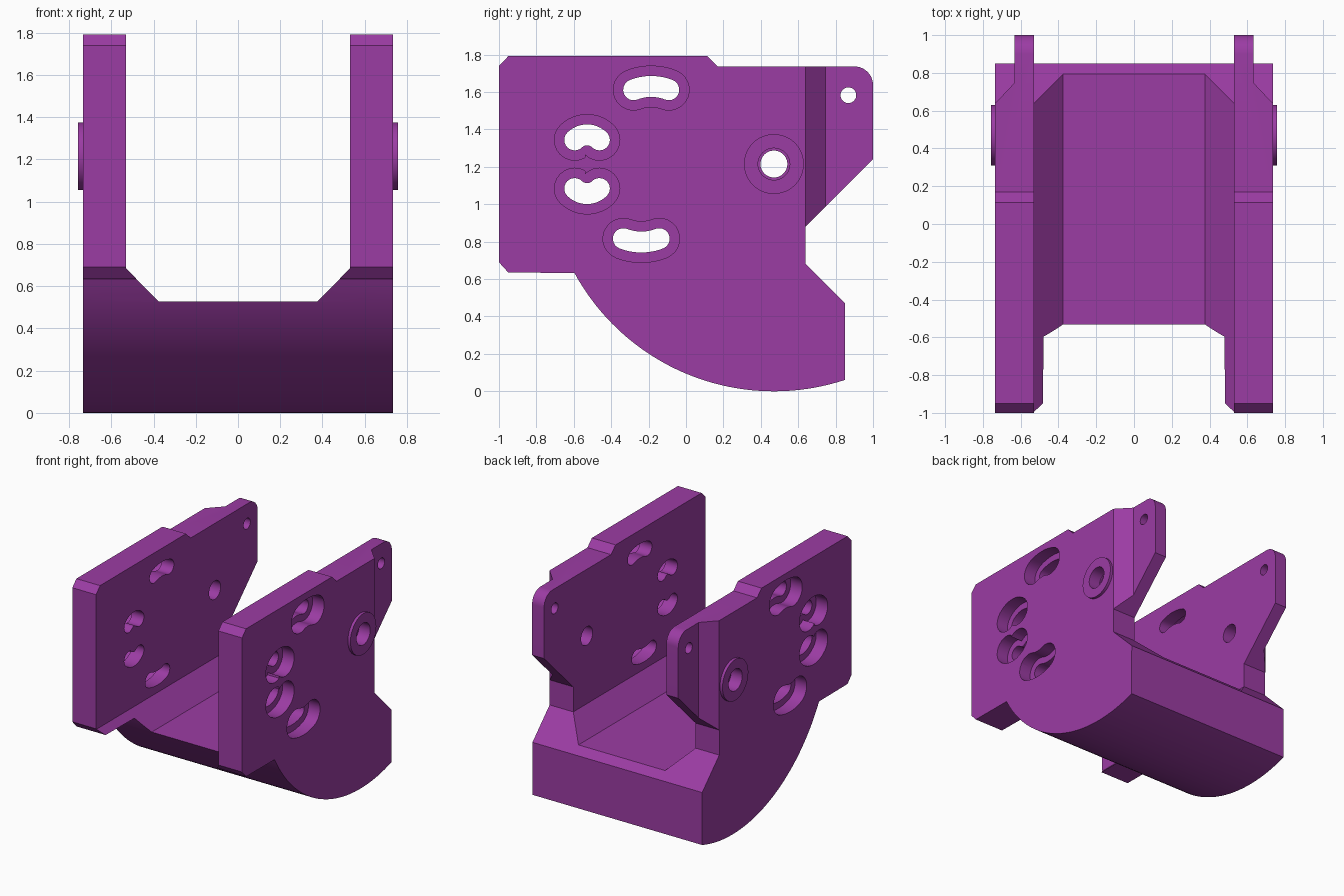
import bpy, bmesh, math
from mathutils import Vector

if "Cube" in bpy.data.objects:
    bpy.data.objects.remove(bpy.data.objects["Cube"])

PIVOT = (0.47, 1.215)          # (y, z) of the pivot bore
HALF_W, INNER_W = 0.735, 0.53  # outer and inner half widths

purple = bpy.data.materials.new("purple")
purple.diffuse_color = (0.33, 0.045, 0.37, 1)
purple.use_nodes = True
purple.node_tree.nodes["Principled BSDF"].inputs["Base Color"].default_value = purple.diffuse_color


def prism(name, pts, axis, lo, hi):
    """Extrude a 2D outline along an axis between lo and hi."""
    place = {'x': lambda a, b, d: (d, a, b),
             'y': lambda a, b, d: (a, d, b),
             'z': lambda a, b, d: (a, b, d)}[axis]
    bm = bmesh.new()
    low = [bm.verts.new(place(a, b, lo)) for a, b in pts]
    top = [bm.verts.new(place(a, b, hi)) for a, b in pts]
    bm.faces.new(low)
    bm.faces.new(top)
    n = len(pts)
    for i in range(n):
        j = (i + 1) % n
        bm.faces.new((low[i], low[j], top[j], top[i]))
    bmesh.ops.recalc_face_normals(bm, faces=bm.faces)
    mesh = bpy.data.meshes.new(name)
    bm.to_mesh(mesh)
    bm.free()
    mesh.materials.append(purple)
    obj = bpy.data.objects.new(name, mesh)
    bpy.context.collection.objects.link(obj)
    return obj


def arc(c, r, a0, a1, n):
    return [(c[0] + r * math.cos(a0 + (a1 - a0) * i / n),
             c[1] + r * math.sin(a0 + (a1 - a0) * i / n)) for i in range(n + 1)]


def circle(c, r, n=40):
    return arc(c, r, 0, math.tau, n)[:-1]


def slot(y0, y1, z, rise, r):
    """Outline of a bowed slot: an arc centre line widened by r."""
    half, s = (y1 - y0) / 2, math.copysign(1, rise)
    rad = (half ** 2 + rise ** 2) / (2 * abs(rise))
    c = ((y0 + y1) / 2, abs(rise) - rad)
    t = math.asin(half / rad)
    up = math.pi / 2
    pts = arc(c, rad + r, up + t, up - t, 12)
    pts += arc((y1, 0), r, up - t, -up - t, 12)[1:]
    if rad > r:
        pts += arc(c, rad - r, up - t, up + t, 12)[1:]
    pts += arc((y0, 0), r, 3 * up + t, up + t, 12)[1:-1]
    return [(y, z + s * h) for y, h in pts]


def boolean(body, tool, op='DIFFERENCE'):
    mod = body.modifiers.new(op.lower(), 'BOOLEAN')
    mod.operation, mod.object, mod.solver = op, tool, 'EXACT'
    bpy.context.view_layer.objects.active = body
    bpy.ops.object.modifier_apply(modifier=mod.name)
    bpy.data.objects.remove(tool)


def both_sides(body, name, pts, x0, x1, op='DIFFERENCE'):
    for s in (-1, 1):
        lo, hi = sorted((s * x0, s * x1))
        boolean(body, prism(name, pts, 'x', lo, hi), op)


# Side silhouette with the round belly and rounded rear lug
start = math.atan2(0.635 - PIVOT[1], -0.592 - PIVOT[0])
end = math.atan2(0.06 - PIVOT[1], 0.85 - PIVOT[0])
outline = [(-1, 1.74), (-1, 0.69), (-0.95, 0.635)]
outline += arc(PIVOT, 1.215, start, end, 40)
outline += [(0.85, 0.472), (0.638, 0.684), (0.638, 0.88), (1, 1.24)]
outline += arc((0.9, 1.637), 0.1, 0, math.pi / 2, 10)
outline += [(0.17, 1.737), (0.115, 1.792), (-0.95, 1.792)]
body = prism("bracket_body", outline, 'x', -HALF_W, HALF_W)

# Open channel between the two cheek plates
channel = [(-INNER_W, 2), (-INNER_W, 0.684), (-0.375, 0.527),
           (0.375, 0.527), (INNER_W, 0.684), (INNER_W, 2)]
boolean(body, prism("channel_cutter", channel, 'y', -1.2, 1.2))

# Thinned rear lugs with a sloped shoulder
for s in (-1, 1):
    relief = [(s * x, y) for x, y in
              ((0.835, 0.533), (0.633, 0.747), (0.633, 1.1), (0.835, 1.1))]
    boolean(body, prism("lug_cutter", relief, 'z', 0.76, 2))

# Raised bosses, stepped pivot bore and lug holes
both_sides(body, "pivot_boss", circle(PIVOT, 0.16, 48), 0.7, 0.757, 'UNION')
boolean(body, prism("pivot_cutter", circle(PIVOT, 0.072), 'x', -1, 1))
both_sides(body, "pivot_recess_cutter", circle(PIVOT, 0.085), 0.66, 1)
boolean(body, prism("lug_hole_cutter", circle((0.868, 1.583), 0.042, 32), 'x', -1, 1))

# Bowed adjustment slots, each with a wide recess on the outside
for y0, y1, z, rise in ((-0.28, -0.092, 1.612, 0.018), (-0.595, -0.463, 1.344, 0.027),
                        (-0.595, -0.463, 1.084, -0.027), (-0.335, -0.143, 0.816, -0.018)):
    boolean(body, prism("slot_cutter", slot(y0, y1, z, rise, 0.056), 'x', -1, 1))
    both_sides(body, "slot_recess_cutter", slot(y0, y1, z, rise, 0.109), 0.635, 1)

# Smooth round surfaces, keep hard edges
bpy.ops.object.select_all(action='DESELECT')
body.select_set(True)
bpy.context.view_layer.objects.active = body
bpy.ops.object.shade_smooth_by_angle(angle=math.radians(25))
